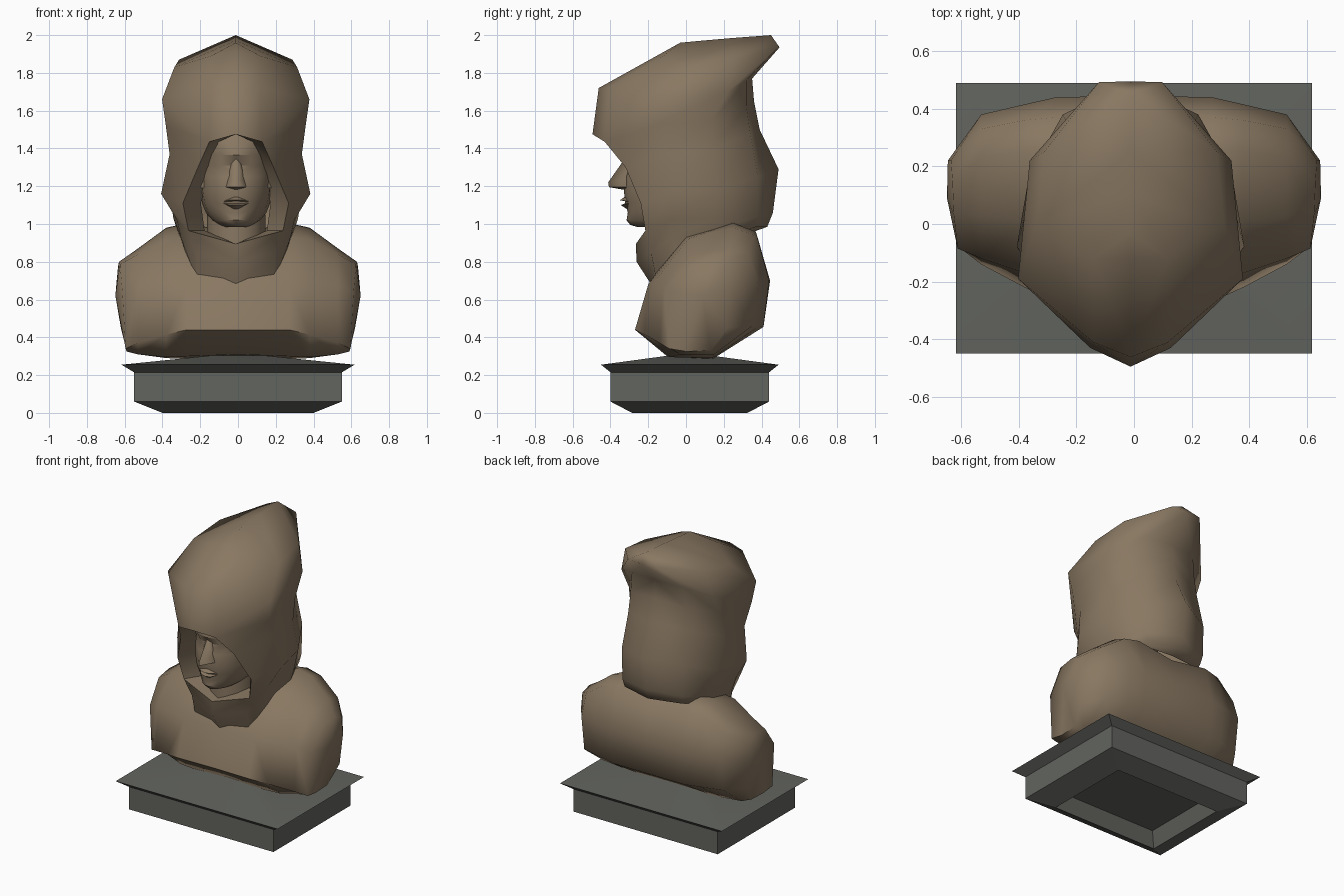
import bpy, bmesh, math

def material(name, rgb):
    m = bpy.data.materials.new(name)
    m.diffuse_color = (*rgb, 1)
    return m

bronze = material("brown_bronze", (0.25, 0.187, 0.122))
stone = material("grey_stone", (0.123, 0.128, 0.114))

def make(name, verts, faces, mat, mirror=True, smooth=60, dx=0.0):
    """Mesh object from points; the half model is mirrored across x."""
    me = bpy.data.meshes.new(name)
    bm = bmesh.new()
    vs = [bm.verts.new(v) for v in verts]
    for f in faces:
        bm.faces.new([vs[i] for i in f])
    bmesh.ops.remove_doubles(bm, verts=bm.verts, dist=0.0005)
    bmesh.ops.recalc_face_normals(bm, faces=bm.faces)
    bm.to_mesh(me)
    bm.free()
    me.materials.append(mat)
    ob = bpy.data.objects.new(name, me)
    bpy.context.collection.objects.link(ob)
    ob.location.x = dx
    if smooth:
        me.polygons.foreach_set("use_smooth", [True] * len(me.polygons))
        me.set_sharp_from_angle(angle=math.radians(smooth))
    if mirror:
        md = ob.modifiers.new("mirror", "MIRROR")
        md.use_clip = True
        md.merge_threshold = 0.001
    return ob

def loft(name, rows, mat, closed=False, caps="", skip=(), **kw):
    """Bridge rows of equal length; skip holds (row, column) gaps."""
    n = len(rows[0])
    verts = [p for r in rows for p in r]
    faces = []
    for r in range(len(rows) - 1):
        for c in range(n if closed else n - 1):
            if (r, c) not in skip:
                d = (c + 1) % n
                faces.append((r * n + c, r * n + d, (r + 1) * n + d, (r + 1) * n + c))
    if "a" in caps:
        faces.append(tuple(range(n)))
    if "b" in caps:
        faces.append(tuple((len(rows) - 1) * n + c for c in range(n)))
    return make(name, verts, faces, mat, **kw)

# Plinth: moulded block, hollow underneath, shallow pyramid on top
def rect(hx, hy, z):
    return [(sx * hx, 0.02 + sy * hy, z) for sx, sy in ((-1, -1), (1, -1), (1, 1), (-1, 1))]

steps = [(.36, .27, .10), (.40, .305, 0), (.55, .42, .06), (.55, .42, .215),
         (.617, .47, .255), (.13, .10, .305)]
loft("plinth", [rect(*s) for s in steps], stone, closed=True, caps="ab",
     mirror=False, smooth=15)

# Shoulders: (y, z) sections lofted out from the centre along x
sections = [
    (0.00, [(-.265, .44), (-.10, .31), (.14, .29), (.41, .455), (.445, .70),
            (.37, .92), (.23, .95), (-.05, .90), (-.19, .68)]),
    (0.27, [(-.27, .44), (-.10, .30), (.14, .285), (.41, .455), (.44, .70),
            (.37, .96), (.25, 1.005), (0, .93), (-.20, .68)]),
    (0.38, [(-.22, .415), (-.08, .295), (.14, .29), (.39, .46), (.415, .70),
            (.36, .94), (.25, .98), (.01, .92), (-.17, .69)]),
    (0.53, [(-.14, .37), (-.03, .31), (.15, .31), (.35, .46), (.38, .69),
            (.33, .84), (.23, .87), (.03, .84), (-.12, .67)])]
rows = [[(x, y, z) for y, z in s] for x, s in sections]
# slanted outer ends, then a shallow centre point
rows.append([(.595, -.09, .34), (.59, 0, .325), (.59, .13, .33), (.62, .22, .45), (.646, .22, .66),
             (.635, .22, .775), (.63, .15, .80), (.625, .03, .785), (.612, -.085, .64)])
rows.append([(.649, .09, .62)] * 9)
loft("shoulders", rows, bronze, closed=True, smooth=62)

# Hood: half rows from front centre round to back centre, bottom to top
hood_low = [
    [(0, -.165, .65), (.20, -.155, .69), (.26, -.05, .83), (.30, .15, .93), (.22, .33, .97), (0, .36, .96)],
    [(0, -.262, .80), (.21, -.185, .85), (.29, -.07, .93), (.31, .15, .97), (.22, .37, .985), (0, .43, .985)],
    [(0, -.265, .895), (.25, -.215, .965), (.31, -.09, 1.02), (.33, .15, 1.03), (.23, .38, 1.04), (0, .46, 1.06)],
    [(0, -.24, 1.1), (.28, -.24, 1.11), (.395, -.08, 1.16), (.352, .17, 1.18), (.235, .38, 1.25), (0, .49, 1.29)]]
hood_high = [
    [(0, -.32, 1.3), (.20, -.32, 1.30), (.35, -.12, 1.37), (.34, .13, 1.39), (.215, .34, 1.48), (0, .39, 1.50)],
    [(0, -.495, 1.475), (.14, -.43, 1.435), (.37, -.17, 1.52), (.35, .14, 1.55), (.21, .32, 1.62), (0, .36, 1.65)],
    [(0, -.462, 1.72), (.13, -.41, 1.72), (.39, -.19, 1.66), (.35, .22, 1.70), (.20, .32, 1.76), (0, .35, 1.77)],
    [(0, -.12, 1.91), (.13, -.12, 1.89), (.325, .0, 1.83), (.30, .25, 1.87), (.11, .492, 1.94), (0, .495, 1.935)],
    [(0, -.03, 1.96), (0, -.03, 1.96), (0, .10, 1.972), (0, .25, 1.985), (0, .45, 2.0), (0, .45, 2.0)]]
hood = hood_low + hood_high
# the face opening is the gap between the first two columns
loft("hood", hood, bronze, skip={(2, 0), (3, 0), (4, 0)}, smooth=78, dx=-.012)

# Lining: the opening edge turned back towards the head and neck
edge = [hood[2][0], hood[2][1], hood[3][1], hood[4][1], hood[5][1], hood[5][0]]
inner = [(x * .66, y + .13, z) for x, y, z in edge]
loft("hood_lining", [edge, inner], bronze, smooth=40, dx=-.012)

# Head: stacked half rings (height, half width, front y)
levels = [(.985, .075, -.26), (.995, .095, -.295), (1.02, .13, -.315), (1.06, .16, -.308),
          (1.11, .18, -.322), (1.17, .19, -.328), (1.25, .195, -.325), (1.31, .20, -.302),
          (1.365, .20, -.338), (1.45, .20, -.32), (1.56, .17, -.24), (1.61, .08, -.15)]

def half_ring(z, w, front, cy=-.08, back=.2):
    pts = []
    for i in range(9):
        t = math.pi * i / 8
        c = math.cos(t)
        depth = (cy - front) if c > 0 else back
        x = 0 if i in (0, 8) else w * math.sin(t)
        pts.append((x, cy - depth * c, z))
    return pts

loft("head", [half_ring(*l) for l in levels], bronze, caps="ab", smooth=35, dx=-.01)
loft("neck", [half_ring(z, .155, -.205, -.04, .15) for z in (.75, 1.05)],
     bronze, caps="ab", smooth=50, dx=-.01)

# Nose: half wedge with a bridge, tip and wing
make("nose", [(0, -.325, 1.345), (0, -.412, 1.22), (0, -.408, 1.195), (0, -.32, 1.18),
              (.06, -.30, 1.195), (.045, -.31, 1.235), (.02, -.30, 1.345)],
     [(0, 1, 5, 6), (1, 2, 4, 5), (2, 3, 4)], bronze, smooth=50, dx=-.01)

# Lips: two ridges tapering to the mouth corners
for name, y, low, mid, high in (("upper_lip", -.35, 1.116, 1.126, 1.15),
                                ("lower_lip", -.345, 1.07, 1.10, 1.112)):
    make(name, [(0, -.315, high), (0, y, mid), (0, -.30, low), (.085, -.285, 1.116),
                (.035, y + .008, mid)],
         [(0, 1, 4), (0, 4, 3), (1, 2, 4), (2, 3, 4)], bronze, smooth=30, dx=-.01)

# Ears: small tapered plates
loft("ears", [[(.17, -.19, z0), (w, -.17, z0), (w, -.11, z0), (.17, -.10, z0)]
              for z0, w in ((1.19, .205), (1.26, .215))],
     bronze, closed=True, caps="ab", smooth=30, dx=-.01)
